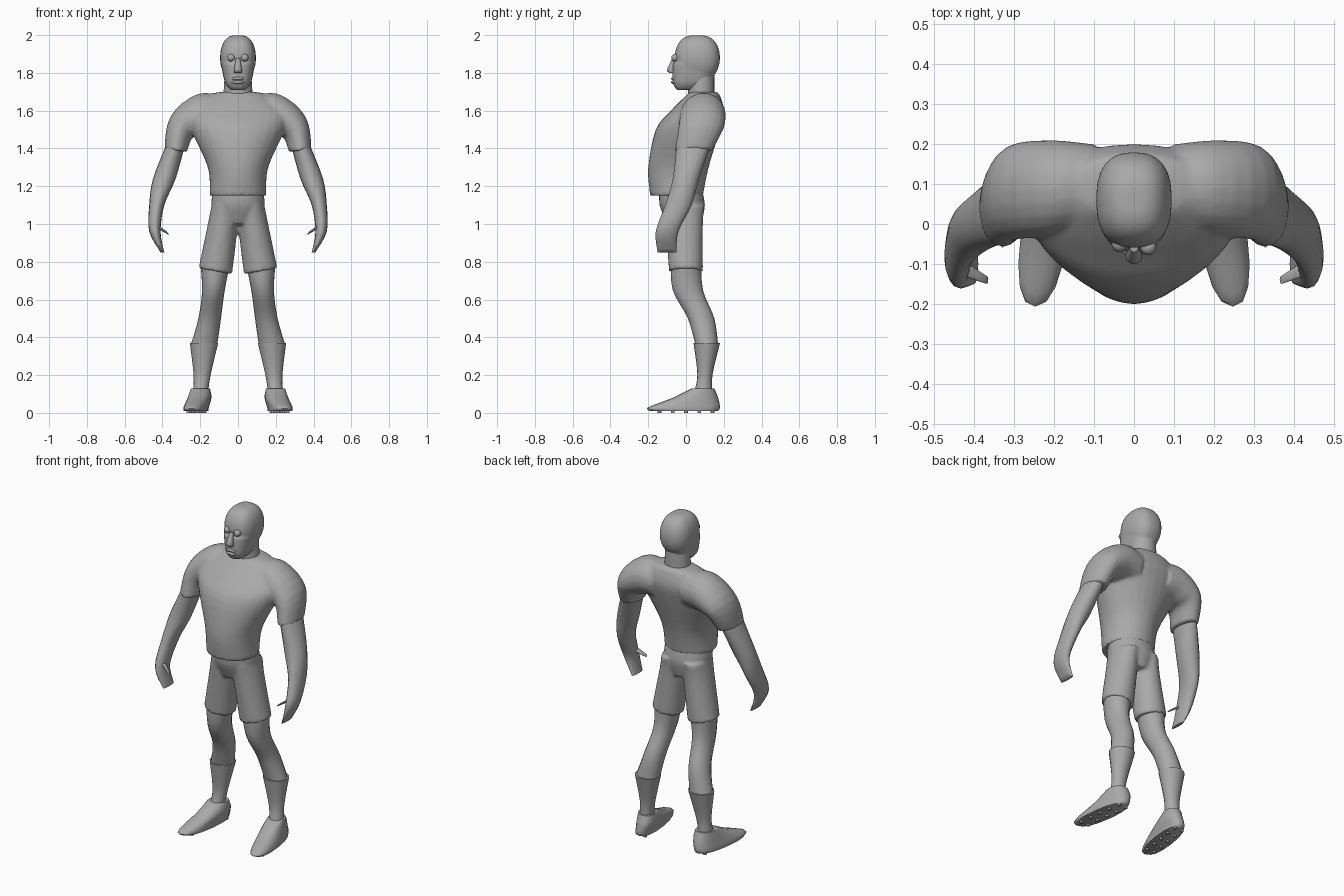
import bpy, bmesh, math
from mathutils import Matrix, Vector

cube = bpy.data.objects.get("Cube")
if cube:
    bpy.data.objects.remove(cube)

SIDES = {"left": 1, "right": -1}
shade = 0.4
colour = (shade, shade, shade, 1)
grey = bpy.data.materials.new("plain grey")
grey.use_nodes = True
grey.diffuse_color = colour
grey.node_tree.nodes["Principled BSDF"].inputs["Base Color"].default_value = colour


def smooth_path(rings, steps=4):
    """Fill in rounded in-between rings through the given key rings."""
    keys = [Vector((*ring, 0)[:6]) for ring in rings]
    padded = [keys[0], *keys, keys[-1]]
    filled = []
    for before, start, end, after in zip(padded, padded[1:], padded[2:], padded[3:]):
        slope_in = (end - before) / 2
        slope_out = (after - start) / 2
        travel = end - start
        for step in range(steps):
            t = step / steps
            bend = (slope_in - travel) * (1 - t) + (travel - slope_out) * t
            filled.append(start + travel * t + bend * (t * (1 - t)))
    return filled + [keys[-1]]


def signed_power(value, exponent):
    return math.copysign(abs(value) ** exponent, value)


def loft(bm, rings, side=1, sides=16, boxiness=1.0, skew=0.0):
    """Closed tube; a ring is x, y, z, half width, half depth, tilt in degrees."""
    loops = []
    for x, y, z, half_width, half_depth, tilt in smooth_path(rings):
        tilt = math.radians(tilt)
        loop = []
        for index in range(sides):
            angle = math.tau * index / sides
            across = half_width * signed_power(math.cos(angle), boxiness)
            depth = y + half_depth * signed_power(math.sin(angle), boxiness)
            out = x + across * math.cos(tilt) + skew * depth
            loop.append(bm.verts.new((side * out, depth, z + across * math.sin(tilt))))
        loops.append(loop)
    for lower, upper in zip(loops, loops[1:]):
        for index in range(sides):
            last = index - 1
            bm.faces.new((lower[last], lower[index], upper[index], upper[last]))
    bm.faces.new(loops[0])
    bm.faces.new(loops[-1])


def finish(name, bm):
    bmesh.ops.recalc_face_normals(bm, faces=bm.faces)
    mesh = bpy.data.meshes.new(name)
    bm.to_mesh(mesh)
    bm.free()
    mesh.materials.append(grey)
    obj = bpy.data.objects.new(name, mesh)
    bpy.context.collection.objects.link(obj)
    bpy.ops.object.select_all(action='DESELECT')
    obj.select_set(True)
    bpy.context.view_layer.objects.active = obj
    bpy.ops.object.shade_smooth_by_angle(angle=math.radians(60))
    return obj


def part(name, rings, side=1, **options):
    bm = bmesh.new()
    loft(bm, rings, side, **options)
    return finish(name, bm)


def ball(name, centre, radii):
    bm = bmesh.new()
    place = Matrix.Translation(centre) @ Matrix.Diagonal((*radii, 1))
    bmesh.ops.create_uvsphere(bm, u_segments=16, v_segments=10, radius=1, matrix=place)
    return finish(name, bm)


def fuse(obj, detail):
    """Merge overlapping volumes into one soft surface."""
    remesh = obj.modifiers.new("fuse", 'REMESH')
    remesh.mode = 'VOXEL'
    remesh.voxel_size = detail
    remesh.use_smooth_shade = True
    soften = obj.modifiers.new("soften", 'SMOOTH')
    soften.iterations = 4


def garment(name, trunk, limb):
    bm = bmesh.new()
    loft(bm, trunk, sides=28)
    for side in SIDES.values():
        loft(bm, limb, side, sides=20)
    fuse(finish(name, bm), 0.01)


# Shirt: forward-leaning tapered body with two drooping sleeves
body = [
    (0, -.05, 1.15, .15, .14), (0, -.04, 1.3, .16, .16), (0, .01, 1.5, .25, .17),
    (0, .06, 1.6, .27, .14), (0, .09, 1.68, .17, .09), (0, .09, 1.7, .08, .07),
]
sleeve = [
    (.1, .1, 1.58, .1, .1, 90), (.2, .09, 1.58, .11, .12, 85),
    (.3, .08, 1.51, .08, .12, 40), (.33, .04, 1.39, .06, .1, 10),
]
garment("shirt", body, sleeve)

# Shorts: hips with two flared legs
hips = [(0, -.03, 1.2, .13, .11), (0, -.02, 1.1, .14, .12), (0, -.01, 1, .1, .09)]
short_leg = [
    (.07, -.01, 1.1, .07, .11), (.08, -.01, 1, .08, .1), (.12, 0, .75, .09, .09, 10),
]
garment("shorts", hips, short_leg)

# Limbs, described for the left side
limbs = {
    "arm": [
        (.33, .04, 1.42, .05, .09), (.39, 0, 1.24, .06, .07),
        (.43, -.04, 1.1, .04, .07), (.44, -.1, .96, .03, .06),
        (.4, -.1, .85, .01, .05),
    ],
    "thumb": [(.43, -.11, .99, .02, .02, 60), (.37, -.14, .95, .01, .01, 60)],
    "leg": [
        (.12, 0, .8, .08, .08), (.13, .01, .65, .06, .08),
        (.15, .08, .5, .06, .07), (.18, .11, .36, .07, .06),
    ],
    "sock": [
        (.18, .11, .37, .075, .07), (.19, .1, .2, .045, .04), (.2, .09, .1, .04, .05),
    ],
}
boot = [
    (.22, -.01, .01, .06, .18), (.22, -.01, .03, .06, .19),
    (.21, .05, .08, .06, .12), (.21, .09, .13, .05, .06),
]
toe_out = -.13
for word, side in SIDES.items():
    for limb, rings in limbs.items():
        part(word + "_" + limb, rings, side)
    part(word + "_boot", boot, side, boxiness=.85, skew=toe_out)
    # Studs in two columns under the sole
    bm = bmesh.new()
    for row in range(5):
        y = .07 * row - .14
        for column in (-1, 1):
            x = .22 + .025 * column
            tip, root = (x, y, 0, .01, .01), (x, y, .02, .01, .01)
            loft(bm, [tip, root], side, sides=8, skew=toe_out)
    finish(word + "_studs", bm)

# Neck, then a boxy skull fused with a narrowing jaw
part("neck", [(0, .08, 1.64, .08, .07), (0, .08, 1.8, .07, .07)])
skull = []
for step in range(-9, 10):
    angle = step * math.pi / 20
    girth = math.cos(angle) ** .7
    skull.append((0, .06, 1.88 + .12 * math.sin(angle), .095 * girth, .12 * girth))
jaw = [(0, 0, 1.71, .04, .05), (0, .03, 1.75, .07, .1), (0, .05, 1.85, .09, .12)]
bm = bmesh.new()
for shape in (skull, jaw):
    loft(bm, shape, sides=24, boxiness=.8)
fuse(finish("head", bm), .007)

# Face: nose, lips and uneven eyes
part("nose", [(0, -.06, 1.88, .01, .01), (0, -.08, 1.82, .02, .02), (0, -.07, 1.8, .02, .02)])
for name, height in (("lower_lip", 1.75), ("upper_lip", 1.77)):
    ball(name, (0, -.06, height), (.035, .02, .01))
for word, side in SIDES.items():
    ball(word + "_eye", (.036 * side, -.054 - .004 * side, 1.88), (.02, .02, .02))
